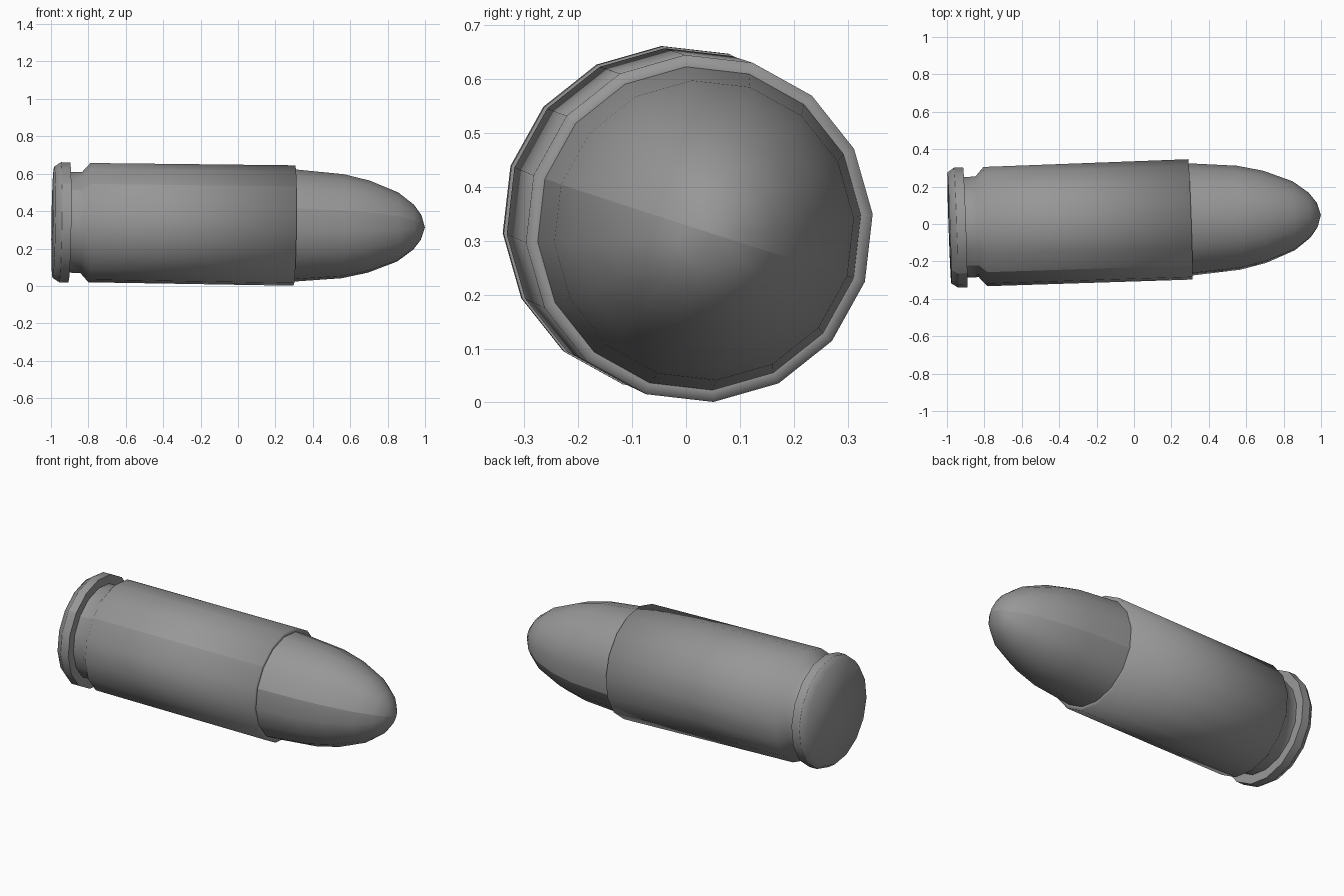
import bpy, bmesh
from math import cos, sin, radians

if "Cube" in bpy.data.objects:
    bpy.data.objects.remove(bpy.data.objects["Cube"])

SIDES = 16
PHASE = radians(4.7)

# Dark grey metal
metal = bpy.data.materials.new("dark_metal")
metal.diffuse_color = (0.31, 0.31, 0.31, 1)
metal.use_nodes = True
metal.node_tree.nodes["Principled BSDF"].inputs["Base Color"].default_value = metal.diffuse_color


def lathe(name, profile, seams=(), creases=()):
    """Revolve (x, radius) points about the long axis; radius 0 closes to a point."""
    bm = bmesh.new()
    rings = []
    for x, r in profile:
        if r == 0:
            rings.append([bm.verts.new((x, 0, 0))] * SIDES)
        else:
            angles = [PHASE + radians(360 / SIDES) * i for i in range(SIDES)]
            rings.append([bm.verts.new((x, r * cos(a), r * sin(a))) for a in angles])
    for a, b in zip(rings, rings[1:]):
        for i in range(SIDES):
            j = (i + 1) % SIDES
            corners = list(dict.fromkeys((a[i], a[j], b[j], b[i])))
            bm.faces.new(corners)
    bmesh.ops.recalc_face_normals(bm, faces=bm.faces)
    # Smooth shading with sharp rings and lengthwise seams
    for f in bm.faces:
        f.smooth = True
    sharp = [(rings[c][i], rings[c][i - 1]) for c in creases for i in range(SIDES)]
    sharp += [(a[k], b[k]) for k in seams for a, b in zip(rings, rings[1:])]
    for pair in sharp:
        e = bm.edges.get(pair)
        if e:
            e.smooth = False
    mesh = bpy.data.meshes.new(name)
    bm.to_mesh(mesh)
    bm.free()
    mesh.materials.append(metal)
    obj = bpy.data.objects.new(name, mesh)
    bpy.context.collection.objects.link(obj)
    # The round lies slightly askew on the ground
    obj.rotation_euler = (0, 0.014, 0.035)
    obj.location = (0, 0.014, 0.327)
    return obj


# Case: flat base, bevelled rim, extractor groove, body and mouth lip
lathe("case", [(-0.99, 0), (-0.988, 0.298), (-0.952, 0.322), (-0.903, 0.322),
               (-0.903, 0.27), (-0.84, 0.27), (-0.795, 0.32),
               (0.302, 0.323), (0.302, 0.301)], seams=(6,), creases=(2, 3, 4))

# Bullet: rounded nose with a seam on two opposite sides
lathe("bullet", [(0.302, 0.301), (0.56, 0.279), (0.70, 0.247), (0.855, 0.185),
                 (0.94, 0.12), (0.98, 0.066), (1.0, 0)], seams=(7, 15))
